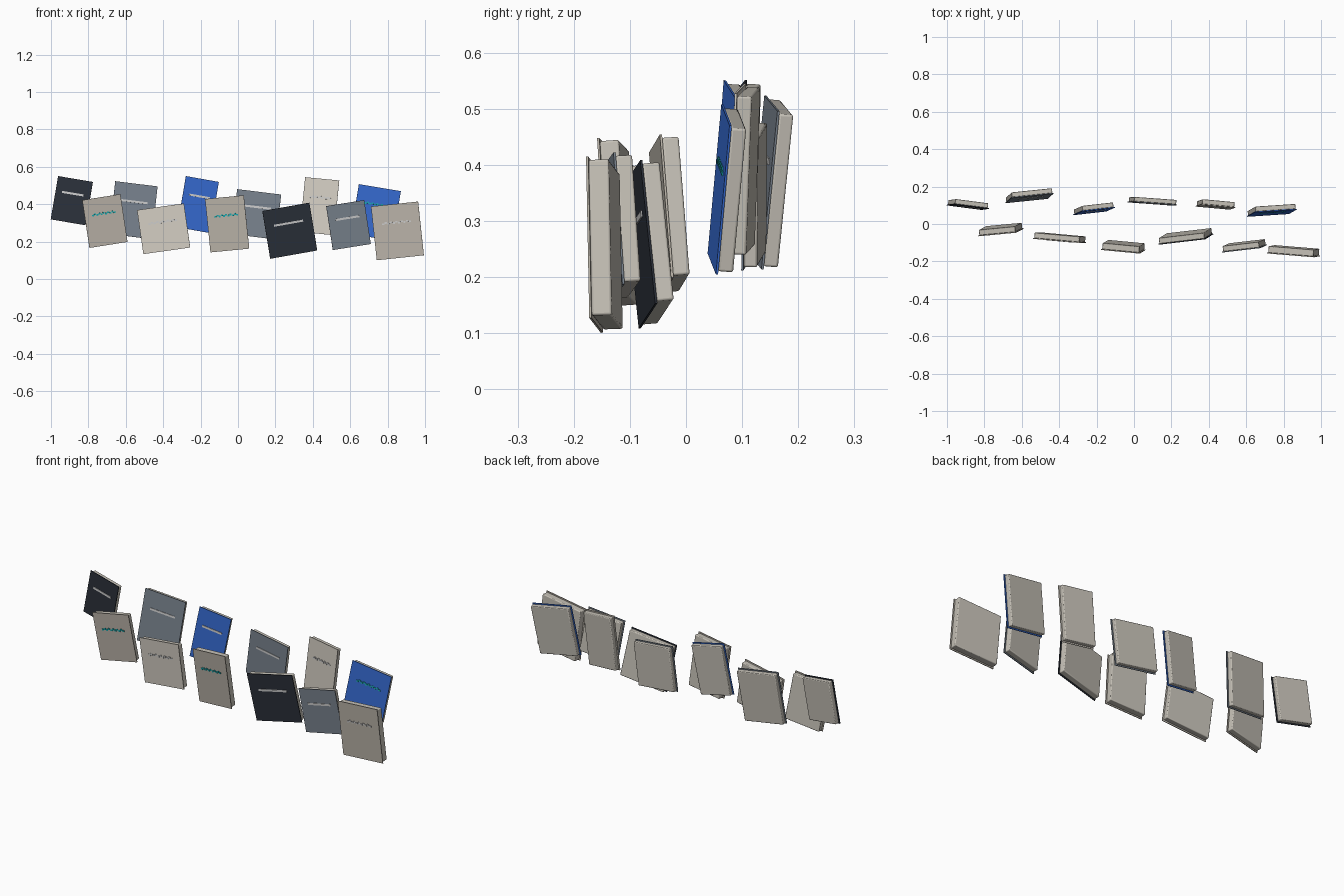
import bpy, bmesh, math
from mathutils import Matrix, Vector

if "Cube" in bpy.data.objects:
    bpy.data.objects.remove(bpy.data.objects["Cube"])


def material(name, rgb):
    m = bpy.data.materials.new(name)
    m.diffuse_color = (*rgb, 1)
    m.use_nodes = True
    m.node_tree.nodes["Principled BSDF"].inputs["Base Color"].default_value = m.diffuse_color
    return m


MATS = {
    "black": material("black_cover", (0.024, 0.03, 0.042)),
    "grey": material("slate_cover", (0.19, 0.225, 0.27)),
    "blue": material("blue_cover", (0.035, 0.14, 0.62)),
    "stone": material("stone_cover", (0.5, 0.46, 0.4)),
    "cream": material("cream_cover", (0.66, 0.62, 0.55)),
    "paper": material("paper", (0.56, 0.53, 0.47)),
    "silver": material("silver_trim", (0.55, 0.56, 0.58)),
    "teal": material("teal_trim", (0.01, 0.4, 0.43)),
}


def boxes(name, parts, mat, matrix, bevel=0):
    """One object from a list of (centre, size) boxes."""
    bm = bmesh.new()
    for centre, size in parts:
        bmesh.ops.create_cube(bm, size=1, matrix=Matrix.Translation(centre)
                              @ Matrix.Diagonal((*size, 1)))
    me = bpy.data.meshes.new(name)
    bm.to_mesh(me)
    bm.free()
    me.materials.append(MATS[mat])
    ob = bpy.data.objects.new(name, me)
    bpy.context.collection.objects.link(ob)
    ob.matrix_world = matrix
    if bevel:
        mod = ob.modifiers.new("rounded_edges", "BEVEL")
        mod.width = bevel
        mod.segments = 3
        bpy.ops.object.select_all(action="DESELECT")
        ob.select_set(True)
        bpy.context.view_layer.objects.active = ob
        bpy.ops.object.shade_smooth_by_angle(angle=math.radians(35))
    return ob


def book(i, pos, w, h, t, roll, yaw, lean, cover, trim, dashed):
    """Thin cover board facing -y, paper block behind, raised strip on the cover."""
    r = math.radians
    m = (Matrix.Translation(pos) @ Matrix.Rotation(r(yaw), 4, "Z")
         @ Matrix.Rotation(r(lean), 4, "X") @ Matrix.Rotation(r(roll), 4, "Y"))
    c = 0.004
    boxes(f"book_{i}_cover", [((0, c / 2, 0), (w, c, h))], cover, m)
    boxes(f"book_{i}_pages", [((0, (c + t) / 2, 0), (w - 0.01, t - c, h - 0.01))],
          "paper", m, 0.004)
    # strip: one plain bar or a row of staggered tiles
    z, length = 0.16 * h, 0.62 * w
    if dashed:
        n = 11
        step = length / n
        parts = [((-length / 2 + (k + 0.5) * step, -0.001, z + (0.0025 if k % 2 else -0.0025)),
                  (step * 0.85, 0.003, 0.009)) for k in range(n)]
    else:
        parts = [((0, -0.001, z), (length, 0.003, 0.011))]
    boxes(f"book_{i}_strip", parts, trim, m)


def from_top_left(x, z, w, h, roll):
    """Centre of a rolled cover from its top left corner."""
    d = Matrix.Rotation(math.radians(roll), 3, "Y") @ Vector((w / 2, 0, -h / 2))
    return x + d.x, z + d.z


# top left x, z, cover y, width, height, thickness, roll, yaw, lean, cover, trim, dashed
BOOKS = [
    # back row
    (-0.963, 0.551, 0.090, 0.190, 0.235, 0.030, 9.5, -7, -2.5, "black", "silver", False),
    (-0.655, 0.524, 0.137, 0.229, 0.285, 0.030, 7.0, 6.5, -5, "grey", "silver", False),
    (-0.278, 0.551, 0.067, 0.180, 0.278, 0.030, 10, 7, -3, "blue", "silver", False),
    (-0.005, 0.481, 0.108, 0.238, 0.242, 0.028, 7.0, -4, -1, "grey", "silver", False),
    (0.358, 0.545, 0.090, 0.184, 0.294, 0.030, 5.5, -5, -2.5, "cream", "silver", True),
    (0.647, 0.508, 0.058, 0.228, 0.270, 0.031, 9.5, 4.5, -4.5, "blue", "teal", True),
    # front row
    (-0.834, 0.422, -0.046, 0.207, 0.259, 0.034, -9, 6, 3.7, "stone", "teal", True),
    (-0.540, 0.369, -0.090, 0.254, 0.238, 0.034, -8, -5, 1, "cream", "silver", True),
    (-0.176, 0.428, -0.140, 0.209, 0.287, 0.038, -5.5, -5, 4, "stone", "teal", True),
    (0.128, 0.364, -0.083, 0.257, 0.260, 0.035, -10, 7.5, 4.7, "black", "silver", False),
    (0.470, 0.390, -0.133, 0.207, 0.238, 0.034, -9, 7, 2.8, "grey", "silver", False),
    (0.711, 0.388, -0.165, 0.254, 0.289, 0.040, -6, -4.5, 1.6, "stone", "silver", True),
]

for i, (x, z, y, w, h, t, roll, yaw, lean, cover, trim, dashed) in enumerate(BOOKS, 1):
    cx, cz = from_top_left(x, z, w, h, roll)
    book(i, (cx, y, cz), w, h, t, roll, yaw, lean, cover, trim, dashed)
